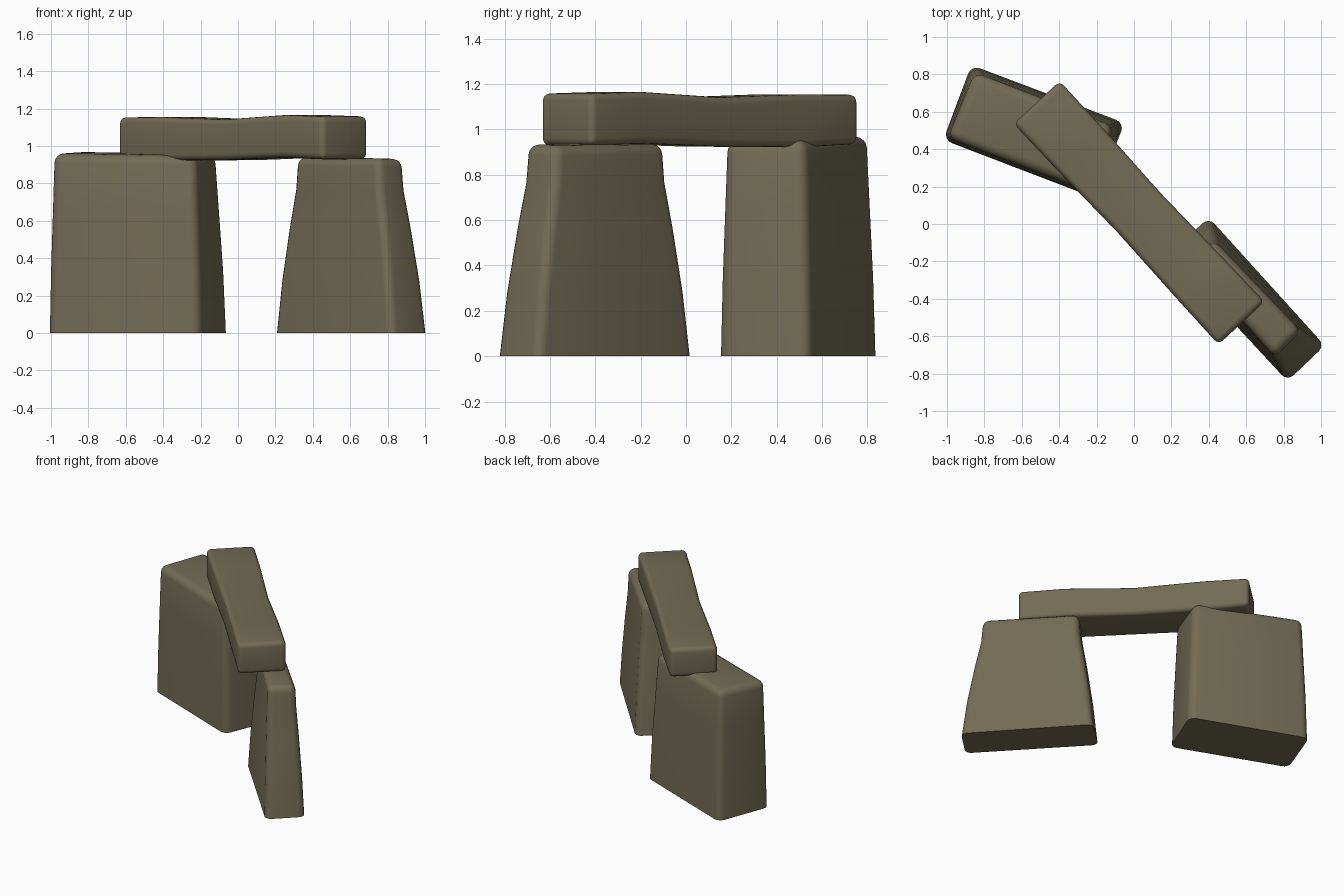
import bpy, bmesh
from mathutils import Vector

cube = bpy.data.objects.get("Cube")
if cube:
    bpy.data.objects.remove(cube, do_unlink=True)

stone = bpy.data.materials.new("weathered_stone")
stone.use_nodes = True
colour = (0.17, 0.15, 0.09, 1)
stone.diffuse_color = colour
bsdf = stone.node_tree.nodes["Principled BSDF"]
bsdf.inputs["Base Color"].default_value = colour
bsdf.inputs["Roughness"].default_value = 0.9


def loft(name, rings, radius, flat_base):
    """Join four-cornered rings into a block and round its edges."""
    bm = bmesh.new()
    rows = [[bm.verts.new(p) for p in ring] for ring in rings]
    for a, b in zip(rows, rows[1:]):
        for i in range(4):
            j = (i + 1) % 4
            bm.faces.new((a[i], a[j], b[j], b[i]))
    bm.faces.new(rows[0][::-1])
    bm.faces.new(rows[-1])
    bmesh.ops.recalc_face_normals(bm, faces=bm.faces)

    # Round the long edges and the ends, keeping a ground contact crisp
    inner = {v for row in rows[1:-1] for v in row}
    base = set(rows[0])
    soft = []
    for e in bm.edges:
        lengthwise = not any(e.verts[0] in r and e.verts[1] in r for r in rows)
        on_base = all(v in base for v in e.verts)
        at_end = not any(v in inner for v in e.verts)
        if lengthwise or (at_end and not (flat_base and on_base)):
            soft.append(e)
    bmesh.ops.bevel(bm, geom=soft, offset=radius, segments=4, profile=0.5,
                    affect='EDGES', clamp_overlap=True)
    mesh = bpy.data.meshes.new(name)
    bm.to_mesh(mesh)
    bm.free()
    mesh.materials.append(stone)
    obj = bpy.data.objects.new(name, mesh)
    bpy.context.collection.objects.link(obj)
    bpy.ops.object.select_all(action='DESELECT')
    obj.select_set(True)
    bpy.context.view_layer.objects.active = obj
    bpy.ops.object.shade_smooth_by_angle(angle=0.8)
    return obj


def upright(name, foot, head, heights, taper, radius):
    """Standing stone: taper pairs give height fraction and blend to the head."""
    rings = []
    for h, blend in taper:
        rings.append([Vector((*f, 0)).lerp(Vector((*t, 0)), blend)
                      + Vector((0, 0, z * h))
                      for f, t, z in zip(foot, head, heights)])
    return loft(name, rings, radius, True)


# Broad upright
upright("right_upright",
        [(-1.02, 0.45), (-0.21, 0.14), (-0.05, 0.54), (-0.87, 0.85)],
        [(-0.995, 0.46), (-0.235, 0.17), (-0.11, 0.52), (-0.85, 0.81)],
        [0.96, 0.95, 0.955, 0.97],
        [(0, 0), (0.35, 0.25), (0.7, 0.65), (1, 1)], 0.05)

# Narrow tapering upright
upright("left_upright",
        [(0.82, -0.84), (1.02, -0.65), (0.40, 0.035), (0.19, -0.16)],
        [(0.75, -0.71), (0.89, -0.57), (0.43, -0.09), (0.305, -0.20)],
        [0.935, 0.93, 0.935, 0.94],
        [(0, 0), (0.3, 0.25), (0.6, 0.6), (0.82, 0.9), (1, 1)], 0.045)

# Lintel, slightly waisted and dipped along its length
start, end = Vector((-0.52, 0.65, 0)), Vector((0.575, -0.53, 0))
side = (end - start).cross(Vector((0, 0, 1))).normalized()
rings = []
for t, half, low, high in [(0, 0.168, 0.935, 1.153), (0.2, 0.166, 0.922, 1.155),
                           (0.5, 0.156, 0.925, 1.142), (0.8, 0.165, 0.938, 1.166),
                           (1, 0.168, 0.928, 1.158)]:
    centre = start.lerp(end, t)
    rings.append([centre + side * half * s + Vector((0, 0, z))
                  for s, z in ((-1, low), (1, low), (1, high), (-1, high))])
loft("lintel", rings, 0.032, False)
